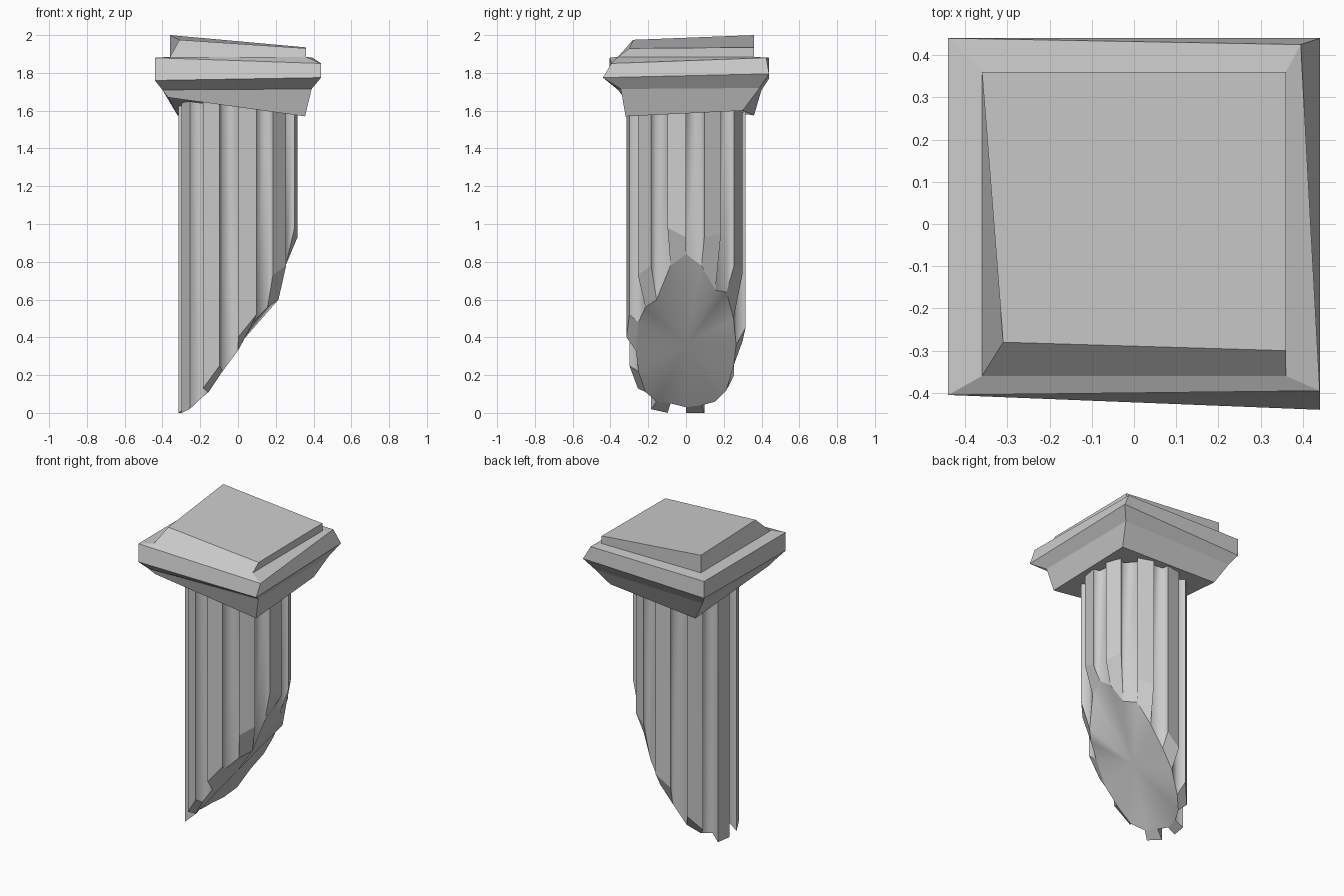
import bpy, bmesh, math

if "Cube" in bpy.data.objects:
    bpy.data.objects.remove(bpy.data.objects["Cube"])


def finish(bm, name):
    bmesh.ops.recalc_face_normals(bm, faces=bm.faces[:])
    me = bpy.data.meshes.new(name)
    bm.to_mesh(me)
    bm.free()
    ob = bpy.data.objects.new(name, me)
    bpy.context.collection.objects.link(ob)
    return ob


# Capital: crooked square rings stacked bottom to top
# corners in order front-left, front-right, back-right, back-left
rings = [
    [(-.37, -.33, 1.67), (.355, -.32, 1.57), (.34, .30, 1.60), (-.32, .36, 1.575)],
    [(-.40, -.36, 1.71), (.39, -.345, 1.715), (.39, .39, 1.72), (-.40, .40, 1.71)],
    [(-.44, -.405, 1.76), (.44, -.44, 1.775), (.44, .44, 1.795), (-.44, .44, 1.77)],
    [(-.44, -.405, 1.88), (.44, -.395, 1.85), (.395, .425, 1.88), (-.44, .44, 1.88)],
    [(-.36, -.36, 1.885), (.36, -.36, 1.885), (.36, .36, 1.885), (-.36, .36, 1.885)],
    [(-.31, -.28, 1.975), (.36, -.30, 1.93), (.36, .36, 1.935), (-.36, .36, 2.0)],
]
bm = bmesh.new()
vr = [[bm.verts.new(c) for c in r] for r in rings]
bm.faces.new(vr[0])
bm.faces.new(vr[-1])
for a, b in zip(vr, vr[1:]):
    for i in range(4):
        j = (i + 1) % 4
        bm.faces.new((a[i], a[j], b[j], b[i]))
finish(bm, "capital")


# Shaft: ten raised ribs on a 20-sided core, snapped off at a slant
def under(x, y):
    u, v = (x + .35) / .7, (y + .33) / .66
    front, back = 1.67 - .10 * u, 1.575 + .025 * u
    return front * (1 - v) + back * v + .01


core_z = [.84, .78, .65, .64, .50, .36, .25, .12, .06, .04,
          .03, .05, .06, .11, .22, .33, .48, .56, .60, .78]
rib_z = [.93, .93, .95, .78, .74, .45, .38, .20, .10, 0,
         0, 0, .02, .13, .25, .40, .52, .73, .78, .98]
N = 20
bm = bmesh.new()


def ring(radius, heights=None):
    out = []
    for k in range(N):
        a = 2 * math.pi * k / N
        x, y = radius * math.cos(a), radius * math.sin(a)
        out.append(bm.verts.new((x, y, heights[k] if heights else under(x, y))))
    return out


ib, it = ring(.265, core_z), ring(.265)
ob, ot = ring(.315, rib_z), ring(.315)
cap = bm.verts.new((0, 0, .355))
top = bm.verts.new((0, 0, under(0, 0)))


def face(*vs, smooth=False):
    bm.faces.new(vs).smooth = smooth


for k in range(N):
    j = (k + 1) % N
    face(cap, ib[j], ib[k], smooth=True)
    face(top, it[k], it[j])
    face(ib[k], ob[k], ot[k], it[k], smooth=True)
    if k % 2:
        face(ob[k], ob[j], ot[j], ot[k])
        face(ib[k], ib[j], ob[j], ob[k])
        face(it[k], it[j], ot[j], ot[k])
    else:
        face(ib[k], ib[j], it[j], it[k], smooth=True)
    bm.edges.get((ib[k], ib[j])).smooth = False
finish(bm, "fluted_shaft")
